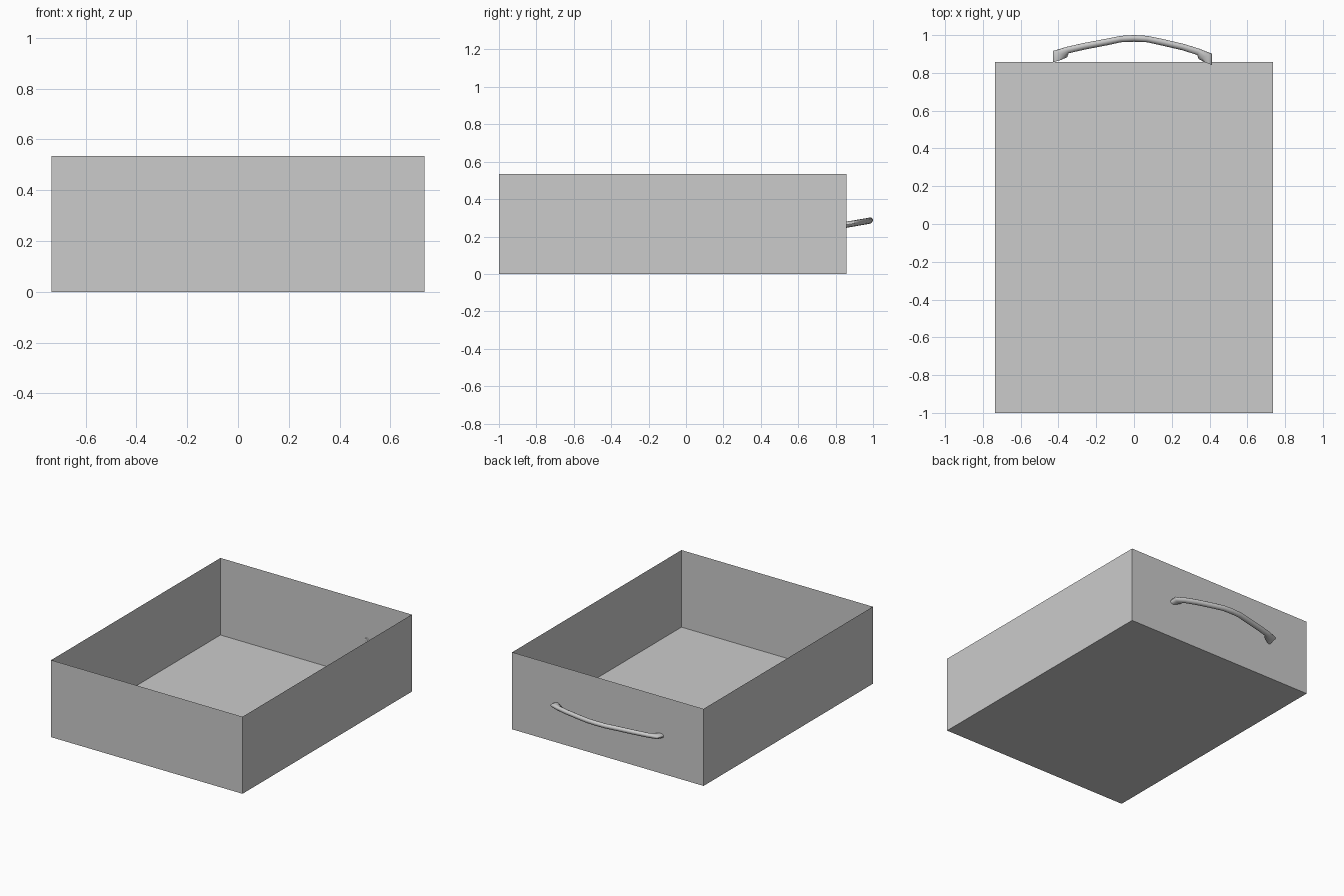
import bpy, bmesh, math
from mathutils import Vector, Matrix

if "Cube" in bpy.data.objects:
    bpy.data.objects.remove(bpy.data.objects["Cube"])


def add_object(name, bm):
    bmesh.ops.recalc_face_normals(bm, faces=bm.faces[:])
    mesh = bpy.data.meshes.new(name)
    bm.to_mesh(mesh)
    bm.free()
    obj = bpy.data.objects.new(name, mesh)
    bpy.context.collection.objects.link(obj)
    return obj


# Open drawer tray made of thin single sheets
X, Y0, Y1, H = 0.735, -1.0, 0.857, 0.535
bm = bmesh.new()
bmesh.ops.create_cube(bm, size=1, matrix=Matrix.Translation((0, (Y0 + Y1) / 2, H / 2))
                      @ Matrix.Diagonal((2 * X, Y1 - Y0, H, 1)))
top = [f for f in bm.faces if f.calc_center_median().z > H - 0.01]
bmesh.ops.delete(bm, geom=top, context='FACES_ONLY')
add_object("drawer_tray", bm)

# Bowed handle: each section runs from an outer to an inner point (x, y)
half = [((0.07, 0.996), (0.07, 0.962)),
        ((0.145, 0.981), (0.138, 0.947)),
        ((0.265, 0.953), (0.255, 0.92)),
        ((0.345, 0.928), (0.335, 0.895)),
        ((0.412, 0.902), (0.342, 0.874)),
        ((0.412, 0.842), (0.372, 0.857))]


def left(p):
    # The left foot sits slightly further out and back
    k = max(0.0, (abs(p[0]) - 0.2) / 0.21)
    return (-p[0] - 0.017 * k, p[1] + 0.014 * k)


sections = [(left(o), left(i)) for o, i in reversed(half)]
sections += [((0, 1.0), (0, 0.965))] + half

SIDES, R = 12, 0.0165
bm = bmesh.new()
rings = []
for outer, inner in sections:
    o, i = Vector((*outer, 0)), Vector((*inner, 0))
    mid, arm = (o + i) / 2, (o - i) / 2
    ring = []
    for s in range(SIDES):
        a = 2 * math.pi * s / SIDES
        p = mid + arm * math.cos(a)
        p.z = 0.263 + (p.y - Y1) * 0.175 + R * math.sin(a)
        ring.append(bm.verts.new(p))
    rings.append(ring)
for a, b in zip(rings, rings[1:]):
    for s in range(SIDES):
        t = (s + 1) % SIDES
        bm.faces.new((a[s], a[t], b[t], b[s]))
bm.faces.new(rings[0])
bm.faces.new(rings[-1])
handle = add_object("handle", bm)
bpy.context.view_layer.objects.active = handle
handle.select_set(True)
bpy.ops.object.shade_smooth_by_angle(angle=math.radians(40))
